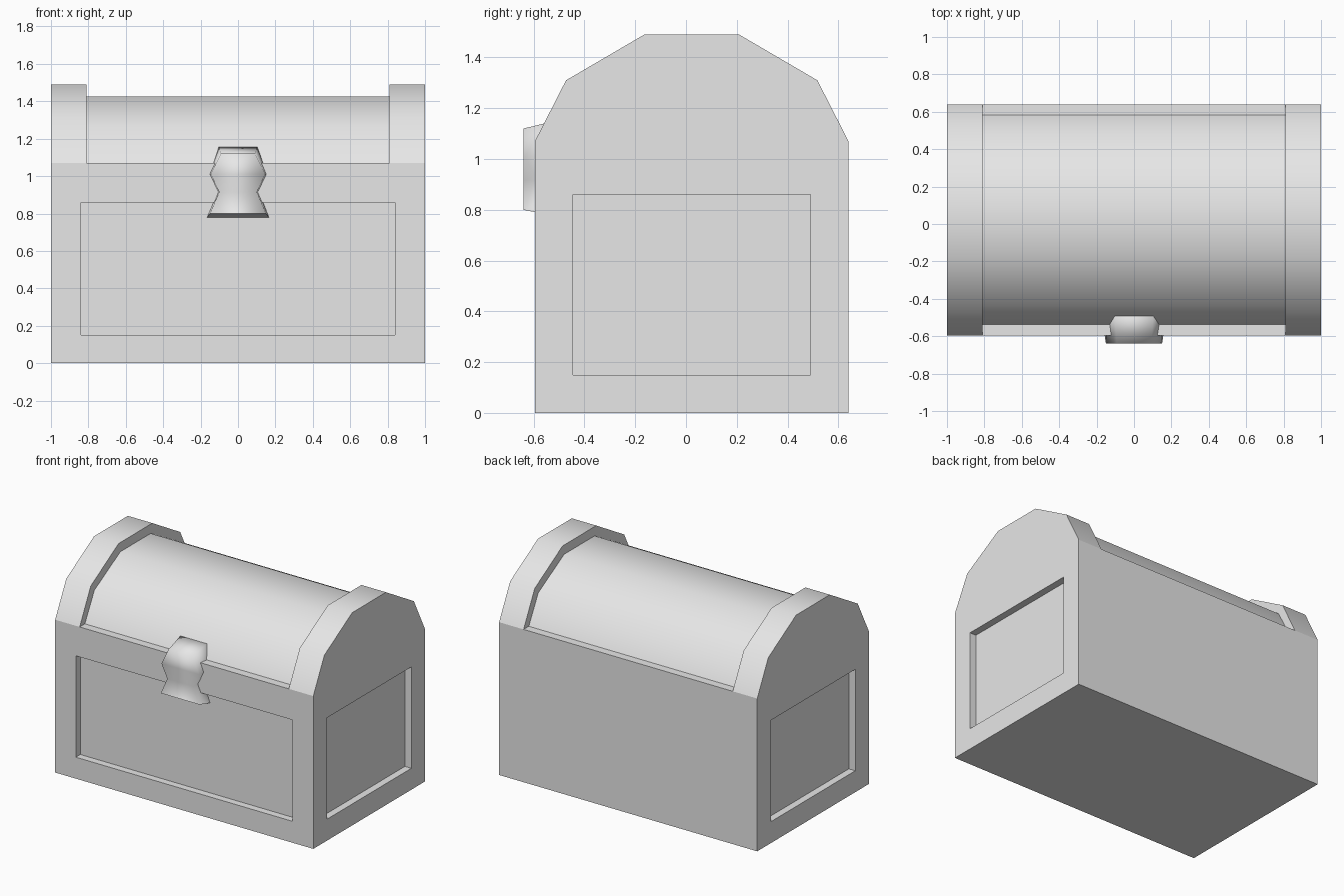
import bpy, bmesh, math
from mathutils import Vector

cube = bpy.data.objects.get("Cube")
if cube:
    bpy.data.objects.remove(cube, do_unlink=True)

GREY = (0.8, 0.8, 0.8, 1)
grey = bpy.data.materials.new("plain_grey")
grey.use_nodes = True
grey.diffuse_color = GREY
grey.node_tree.nodes["Principled BSDF"].inputs["Base Color"].default_value = GREY

FRONT, BACK, RIM = -0.595, 0.64, 1.07
MID = (FRONT + BACK) / 2
RECESS = 0.05


def finish(bm, name, angle=None):
    bmesh.ops.recalc_face_normals(bm, faces=bm.faces)
    mesh = bpy.data.meshes.new(name)
    bm.to_mesh(mesh)
    bm.free()
    mesh.materials.append(grey)
    obj = bpy.data.objects.new(name, mesh)
    bpy.context.collection.objects.link(obj)
    if angle:
        bpy.ops.object.select_all(action='DESELECT')
        obj.select_set(True)
        bpy.context.view_layer.objects.active = obj
        bpy.ops.object.shade_smooth_by_angle(angle=math.radians(angle))
    return obj


def prism(name, half_profile, x0, x1):
    """Extrude a front-to-back symmetric (distance, height) profile along x."""
    pts = [(MID - d, z) for d, z in half_profile]
    pts += [(MID + d, z) for d, z in reversed(half_profile)]
    bm = bmesh.new()
    cap = bm.faces.new([bm.verts.new((x0, y, z)) for y, z in pts])
    geom = bmesh.ops.extrude_face_region(bm, geom=[cap])["geom"]
    moved = [g for g in geom if isinstance(g, bmesh.types.BMVert)]
    bmesh.ops.translate(bm, verts=moved, vec=(x1 - x0, 0, 0))
    return finish(bm, name, 40)


def recess_panel(bm, normal, axis, low, high):
    """Sink a rectangle into the face that points along normal."""
    normal = Vector(normal)
    bm.normal_update()
    face = max(bm.faces, key=lambda f: f.normal.dot(normal) * f.calc_area()
               if f.normal.dot(normal) > 0.9 else -1)
    middle = face.calc_center_median()
    bmesh.ops.inset_individual(bm, faces=[face], thickness=0.1)
    for v in face.verts:
        v.co[axis] = low if v.co[axis] < middle[axis] else high
        v.co.z = 0.15 if v.co.z < middle.z else 0.86
    floor = bmesh.ops.extrude_discrete_faces(bm, faces=[face])["faces"][0]
    bmesh.ops.translate(bm, verts=floor.verts, vec=-normal * RECESS)


# Chest body with sunken panels on the front and both ends
bm = bmesh.new()
bmesh.ops.create_cube(bm, size=1)
bmesh.ops.scale(bm, verts=bm.verts, vec=(2, BACK - FRONT, RIM))
bmesh.ops.translate(bm, verts=bm.verts, vec=(0, MID, RIM / 2))
recess_panel(bm, (0, -1, 0), 0, -0.84, 0.84)
for side in (-1, 1):
    recess_panel(bm, (side, 0, 0), 1, -0.445, 0.49)
finish(bm, "chest_body")

# Arched lid between two thicker end bands
prism("lid", [(0.56, RIM), (0.455, 1.265), (0.168, 1.425)], -0.81, 0.81)
band = [(0.6175, RIM), (0.495, 1.31), (0.187, 1.49)]
prism("left_lid_band", band, 0.81, 1)
prism("right_lid_band", band, -1, -0.81)

# Latch: tapered rows of (front half width, front z, back half width, back z)
rows = [(0.15, 0.80, 0.18, 0.76), (0.10, 0.915, 0.12, 0.915),
        (0.145, 1.01, 0.17, 1.01), (0.092, 1.12, 0.105, 1.167)]
bm = bmesh.new()
rings = []
for fw, fz, bw, bz in rows:
    corners = [(-fw, -0.64, fz), (fw, -0.64, fz), (bw, -0.45, bz), (-bw, -0.45, bz)]
    rings.append([bm.verts.new(c) for c in corners])
for lower, upper in zip(rings, rings[1:]):
    for i in range(4):
        j = (i + 1) % 4
        bm.faces.new((lower[i], lower[j], upper[j], upper[i]))
bm.faces.new(rings[0])
bm.faces.new(rings[-1])
latch = finish(bm, "latch")
for p in latch.data.polygons:
    p.use_smooth = p.normal.z > -0.9
